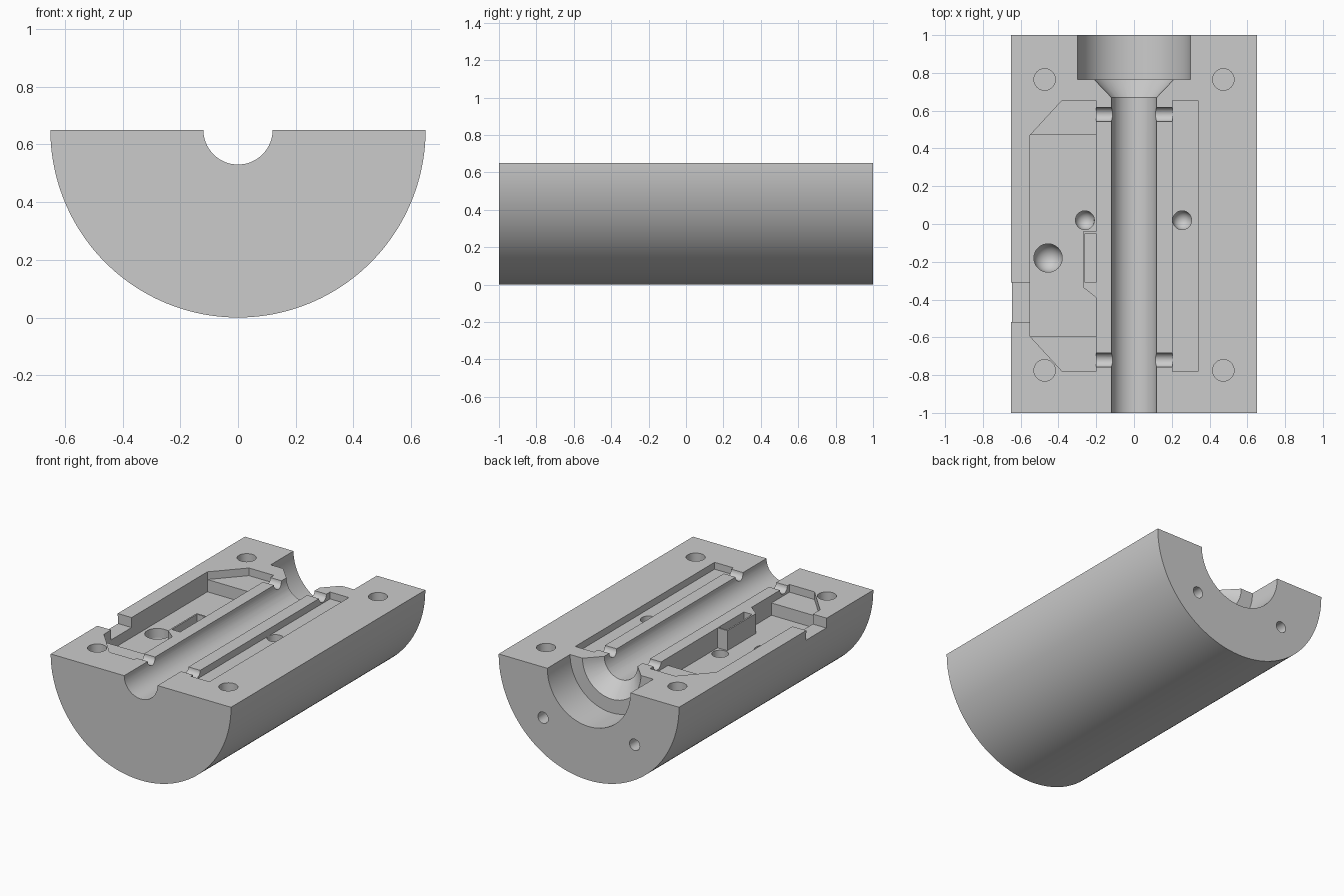
import bpy, bmesh, math
from mathutils import Matrix, Vector

cube = bpy.data.objects.get("Cube")
if cube:
    bpy.data.objects.remove(cube, do_unlink=True)

TOP = 0.65      # height of the flat parting face, also the cylinder radius
ABOVE = 0.8     # cutters reach past the parting face

grey = bpy.data.materials.new("plain grey")
grey.use_nodes = True
grey.diffuse_color = (0.6, 0.6, 0.6, 1)
grey.node_tree.nodes["Principled BSDF"].inputs["Base Color"].default_value = (0.6, 0.6, 0.6, 1)


def make(name, bm):
    bmesh.ops.recalc_face_normals(bm, faces=bm.faces)
    mesh = bpy.data.meshes.new(name)
    bm.to_mesh(mesh)
    bm.free()
    mesh.materials.append(grey)
    obj = bpy.data.objects.new(name, mesh)
    bpy.context.collection.objects.link(obj)
    return obj


def extrude(name, points, offset):
    bm = bmesh.new()
    face = bm.faces.new([bm.verts.new(p) for p in points])
    result = bmesh.ops.extrude_face_region(bm, geom=[face])
    verts = [g for g in result["geom"] if isinstance(g, bmesh.types.BMVert)]
    bmesh.ops.translate(bm, verts=verts, vec=offset)
    return make(name, bm)


def prism(name, outline, floor):
    return extrude(name, [(x, y, floor) for x, y in outline], (0, 0, ABOVE - floor))


def box(name, x0, x1, y0, y1, floor):
    return prism(name, [(x0, y0), (x1, y0), (x1, y1), (x0, y1)], floor)


def rod(name, start, end, r0, r1=None, segments=48):
    a, b = Vector(start), Vector(end)
    turn = (b - a).to_track_quat("Z", "Y").to_matrix().to_4x4()
    bm = bmesh.new()
    bmesh.ops.create_cone(bm, cap_ends=True, segments=segments, radius1=r0,
                          radius2=r0 if r1 is None else r1, depth=(b - a).length,
                          matrix=Matrix.Translation((a + b) / 2) @ turn)
    return make(name, bm)


def ball(name, centre, radius):
    bm = bmesh.new()
    bmesh.ops.create_uvsphere(bm, u_segments=32, v_segments=16, radius=radius,
                              matrix=Matrix.Translation(centre))
    return make(name, bm)


# Half cylinder body
steps = 96
arc = [math.pi * (1 + i / steps) for i in range(steps + 1)]
body = extrude("half_cylinder_body",
               [(TOP * math.cos(a), -1, TOP + TOP * math.sin(a)) for a in arc], (0, 2, 0))
bpy.context.view_layer.objects.active = body


def cut(cutter):
    cutter.hide_render = True
    mod = body.modifiers.new("cut", "BOOLEAN")
    mod.operation = "DIFFERENCE"
    mod.solver = "EXACT"
    mod.object = cutter
    bpy.ops.object.modifier_apply(modifier=mod.name)
    bpy.data.objects.remove(cutter, do_unlink=True)


# Central bore, tapered seat and wide socket at the back
cut(rod("bore", (0, -1.1, TOP), (0, 1.1, TOP), 0.12, segments=64))
cut(rod("taper", (0, 0.67, TOP), (0, 0.78, TOP), 0.12, 0.225, segments=64))
cut(rod("socket", (0, 0.765, TOP), (0, 1.1, TOP), 0.3, segments=64))

# Wide pocket with shallow ends and a deep middle, leaving a boss by the bore
boss = [(-0.2, -0.39), (-0.27, -0.335), (-0.27, -0.04), (-0.2, -0.04)]
cut(prism("shallow_pocket", boss + [(-0.2, 0.655), (-0.38, 0.655), (-0.55, 0.47),
          (-0.55, -0.595), (-0.38, -0.78), (-0.2, -0.78)], TOP - 0.05))
cut(prism("deep_pocket", boss + [(-0.2, 0.47), (-0.55, 0.47),
          (-0.55, -0.595), (-0.2, -0.595)], TOP - 0.13))

# Narrow pocket on the other side, and a side outlet
cut(box("narrow_pocket", 0.205, 0.34, -0.78, 0.655, TOP - 0.045))
cut(box("side_outlet", -0.75, -0.54, -0.52, -0.31, TOP - 0.065))

# Slot in the boss with a rounded floor
cut(box("slot", -0.26, -0.2, -0.31, -0.05, 0.5))
cut(rod("slot_floor", (-0.26, -0.18, 0.5), (-0.2, -0.18, 0.5), 0.13))

# Holes in the pocket floors, with rounded ends
for x, y, r, depth in ((-0.26, 0.02, 0.05, 0.42), (0.255, 0.02, 0.05, 0.45), (-0.455, -0.18, 0.075, 0.46)):
    cut(rod("floor_hole", (x, y, depth), (x, y, ABOVE), r, segments=32))
    cut(ball("hole_end", (x, y, depth), r))

# Mirrored details: corner pin holes, cross grooves, back face holes
for side in (-1, 1):
    for y in (-0.775, 0.765):
        cut(rod("pin_hole", (side * 0.473, y, TOP - 0.1), (side * 0.473, y, ABOVE), 0.057, segments=32))
    for y in (-0.72, 0.58):
        cut(rod("cross_groove", (side * 0.1, y, TOP), (side * 0.215, y, TOP), 0.038, segments=32))
    cut(rod("back_hole", (side * 0.33, 0.75, 0.32), (side * 0.33, 1.1, 0.32), 0.037, segments=32))

# Smooth curves with crisp edges
body.select_set(True)
bpy.ops.object.shade_smooth_by_angle(angle=math.radians(30))
